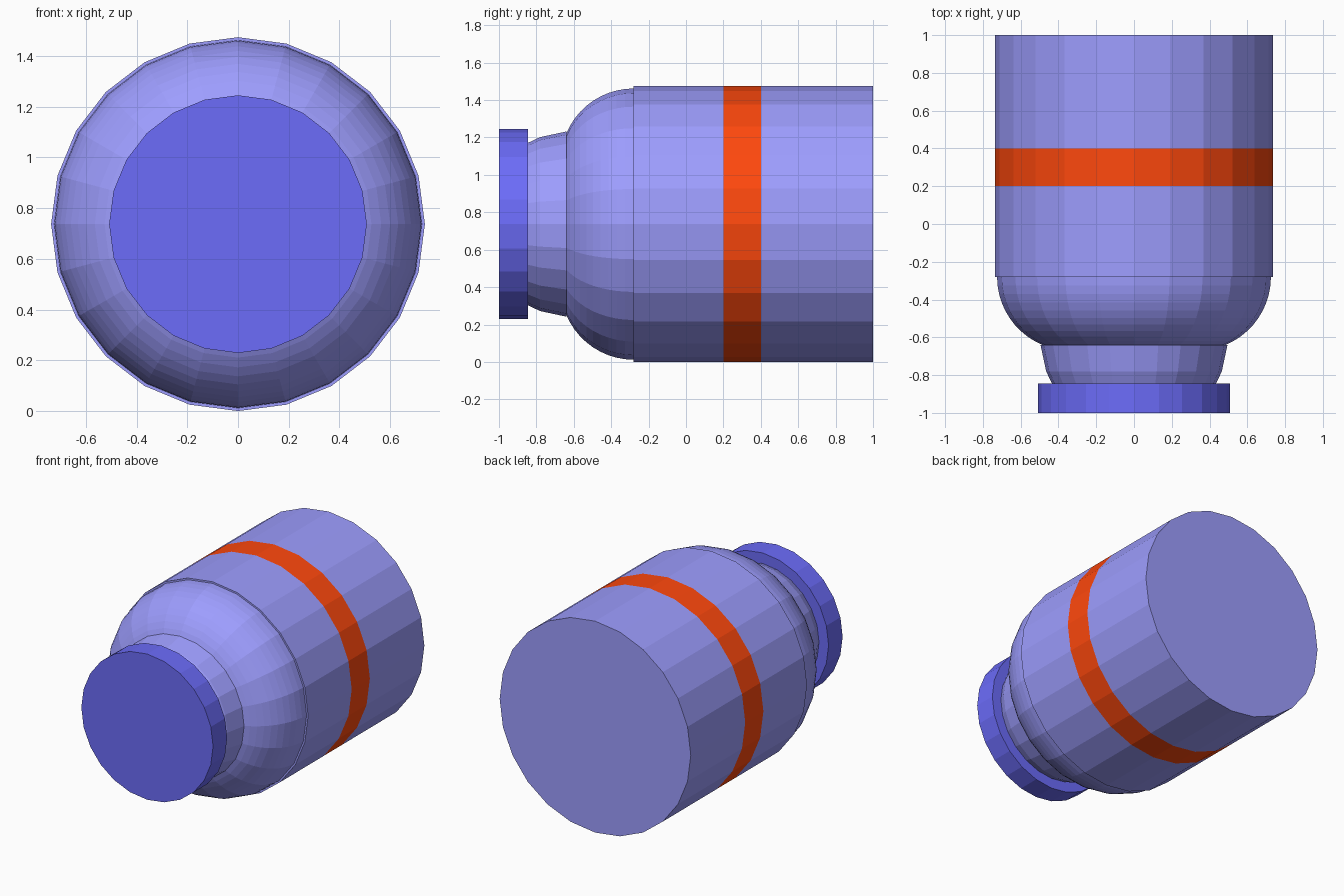
import bpy, bmesh
from math import sin, cos, pi, sqrt, atan2

if "Cube" in bpy.data.objects:
    bpy.data.objects.remove(bpy.data.objects["Cube"])

SIDES = 24
AXIS_Z = 0.737


def material(name, rgb):
    m = bpy.data.materials.new(name)
    m.diffuse_color = (*rgb, 1)
    m.use_nodes = True
    m.node_tree.nodes["Principled BSDF"].inputs["Base Color"].default_value = m.diffuse_color
    return m


shell = material("pale_blue", (0.34, 0.34, 1.0))
cap_blue = material("blue", (0.15, 0.15, 0.95))
orange = material("orange", (1.0, 0.065, 0.004))


def lathe(name, profile, mats, caps=(), stripe=()):
    """Spin (y, radius) points about the y axis; caps/stripe are ring indices."""
    bm = bmesh.new()
    rings = [[bm.verts.new((r * sin(2 * pi * i / SIDES), y, AXIS_Z + r * cos(2 * pi * i / SIDES)))
              for i in range(SIDES)] for y, r in profile]
    for k, (a, b) in enumerate(zip(rings, rings[1:])):
        for i in range(SIDES):
            j = (i + 1) % SIDES
            f = bm.faces.new((a[i], b[i], b[j], a[j]))
            f.material_index = 1 if k in stripe else 0
    for k in caps:
        ring = rings[k]
        bm.faces.new(ring if k == 0 else ring[::-1])
    bmesh.ops.recalc_face_normals(bm, faces=bm.faces)
    me = bpy.data.meshes.new(name)
    bm.to_mesh(me)
    bm.free()
    for m in mats:
        me.materials.append(m)
    ob = bpy.data.objects.new(name, me)
    bpy.context.collection.objects.link(ob)
    return ob


# main barrel with a flush orange stripe
lathe("barrel", [(-0.28, 0.737), (0.2, 0.737), (0.4, 0.737), (1.0, 0.737)],
      [shell, orange], caps=(0, 3), stripe=(1,))

# rounded shoulder: circular arc tucked just inside the barrel
R, TOP = 0.39, 0.725
end = atan2(0.36, sqrt(R * R - 0.36 ** 2))
arc = [(-0.28 - R * sin(end * t / 10), TOP - R + R * cos(end * t / 10)) for t in range(11)]
lathe("shoulder", arc, [shell], caps=(0, 10))

# tapering neck
lathe("neck", [(-0.64, 0.495), (-0.78, 0.465), (-0.85, 0.432)], [shell], caps=(0, 2))

# front cap disc
lathe("cap", [(-1.0, 0.508), (-0.845, 0.508)], [cap_blue], caps=(0, 1))
